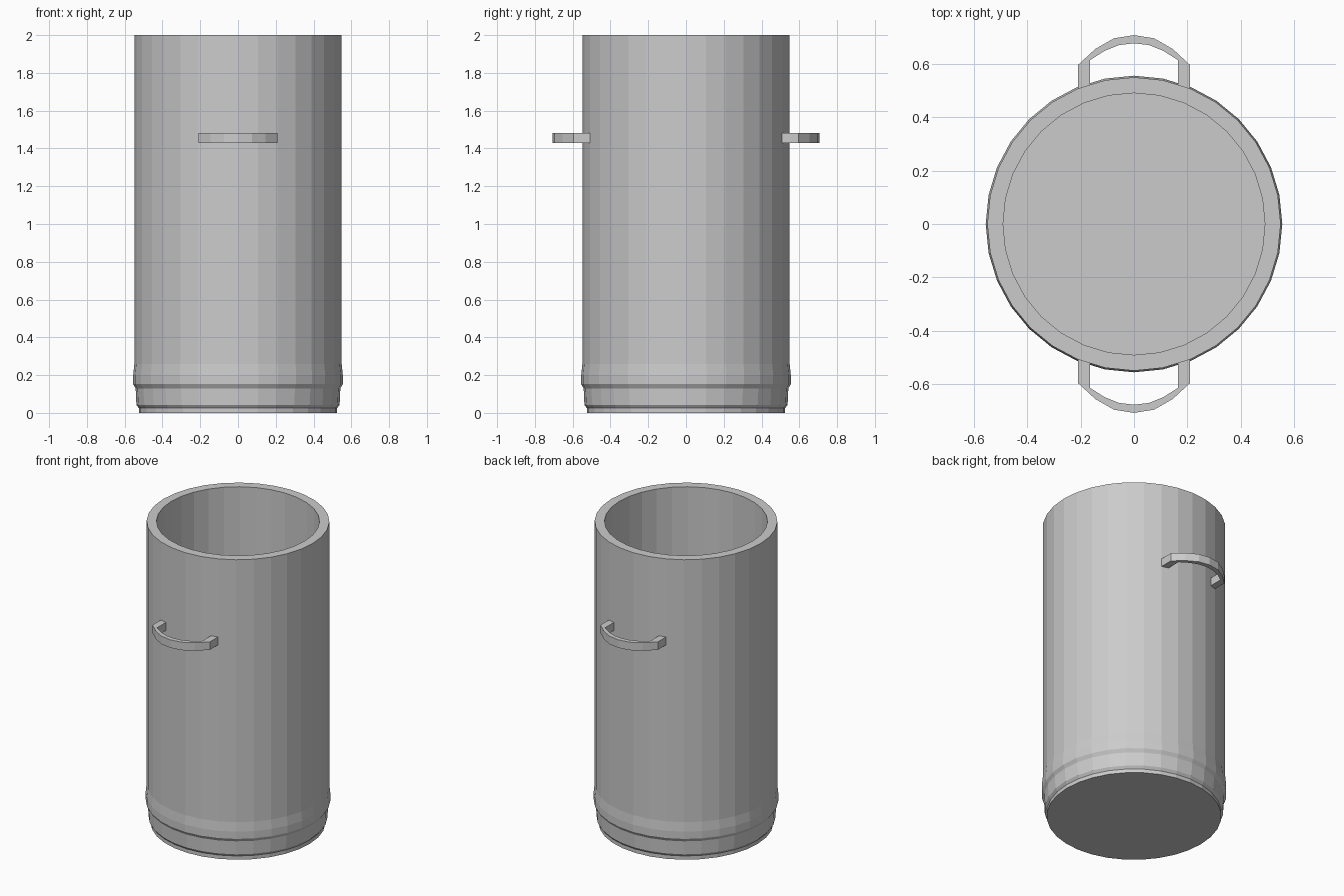
import bpy, bmesh
from math import sin, cos, pi

if "Cube" in bpy.data.objects:
    bpy.data.objects.remove(bpy.data.objects["Cube"])

SIDES = 32


def make_object(name, bm):
    bmesh.ops.recalc_face_normals(bm, faces=bm.faces)
    mesh = bpy.data.meshes.new(name)
    bm.to_mesh(mesh)
    bm.free()
    obj = bpy.data.objects.new(name, mesh)
    bpy.context.collection.objects.link(obj)
    return obj


def lathe(name, profile):
    """Revolve (radius, z) points around z and cap both ends."""
    bm = bmesh.new()
    rings = [[bm.verts.new((r * cos(2 * pi * i / SIDES), r * sin(2 * pi * i / SIDES), z))
              for i in range(SIDES)] for r, z in profile]
    for a, b in zip(rings, rings[1:]):
        for i in range(SIDES):
            j = (i + 1) % SIDES
            bm.faces.new((a[i], a[j], b[j], b[i]))
    bm.faces.new(rings[0])
    bm.faces.new(rings[-1])
    return make_object(name, bm)


def handle(name, side):
    """Bowed grip: a strip between outer and inner outlines, extruded in z."""
    half_out = [(0.21, 0.505), (0.21, 0.595), (0.145, 0.655), (0.075, 0.695)]
    half_in = [(0.165, 0.515), (0.165, 0.613), (0.11, 0.648), (0.055, 0.67)]
    outer = half_out + [(0, 0.707)] + [(-x, y) for x, y in reversed(half_out)]
    inner = half_in + [(0, 0.676)] + [(-x, y) for x, y in reversed(half_in)]
    bm = bmesh.new()
    vo = [bm.verts.new((x, y * side, 1.43)) for x, y in outer]
    vi = [bm.verts.new((x, y * side, 1.43)) for x, y in inner]
    for i in range(len(vo) - 1):
        bm.faces.new((vo[i], vo[i + 1], vi[i + 1], vi[i]))
    top = bmesh.ops.extrude_face_region(bm, geom=bm.faces[:], use_keep_orig=True)["geom"]
    bmesh.ops.translate(bm, vec=(0, 0, 0.053),
                        verts=[v for v in top if isinstance(v, bmesh.types.BMVert)])
    return make_object(name, bm)


# Hollow body with stepped base, outside bottom to inside floor
lathe("container_body", [
    (0.525, 0), (0.525, 0.025), (0.538, 0.042), (0.542, 0.13), (0.555, 0.152),
    (0.555, 0.20), (0.549, 0.26), (0.549, 2.0), (0.49, 2.0), (0.49, 0.06)])

# Matching grips at front and back
handle("front_handle", -1)
handle("back_handle", 1)
